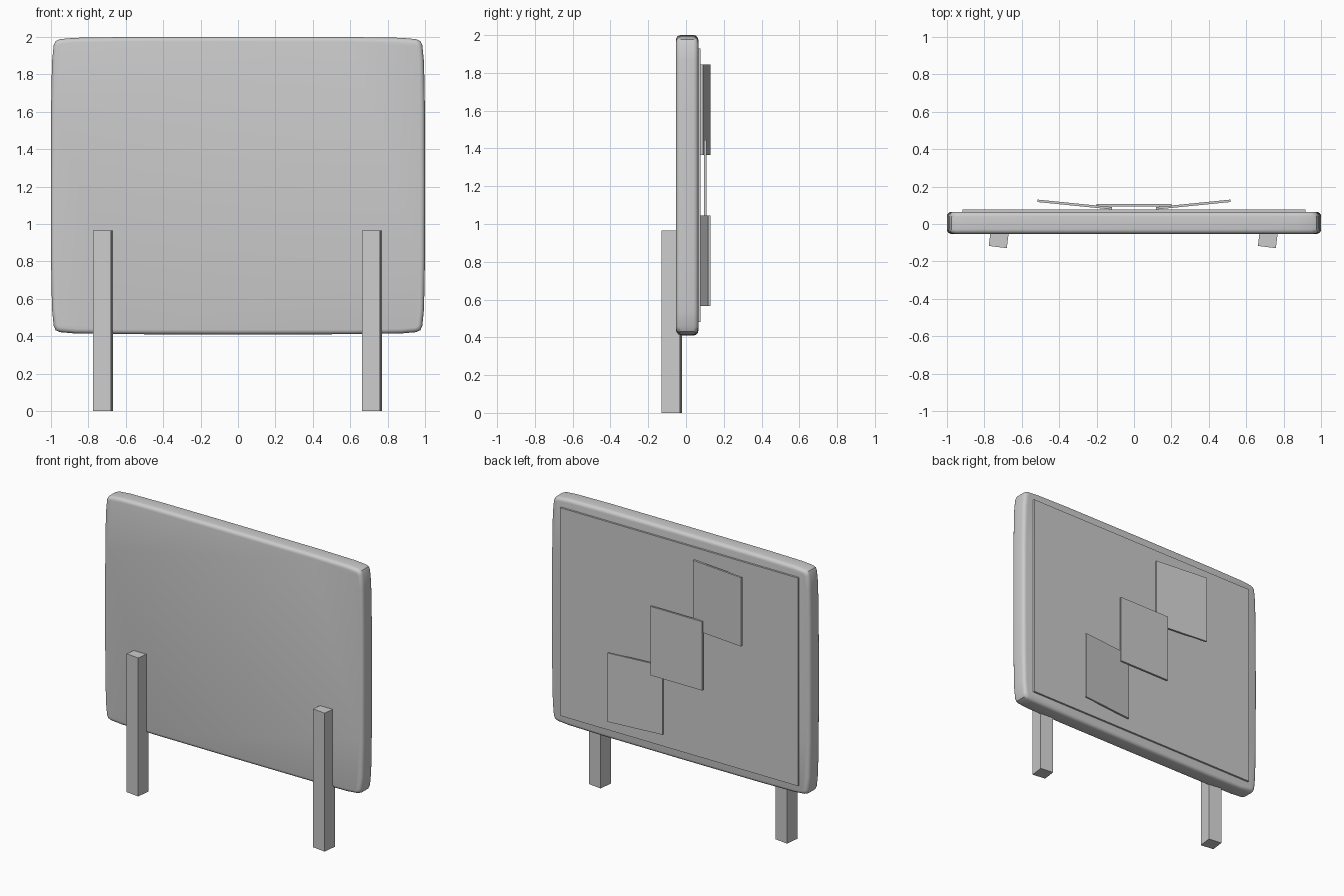
import bpy
import bmesh
import math

cube = bpy.data.objects.get("Cube")
if cube:
    bpy.data.objects.remove(cube, do_unlink=True)

grey = bpy.data.materials.new("light grey")
grey.use_nodes = True
grey.diffuse_color = (0.6, 0.6, 0.6, 1)
grey.node_tree.nodes["Principled BSDF"].inputs["Base Color"].default_value = grey.diffuse_color


def finish(name, bm):
    bmesh.ops.recalc_face_normals(bm, faces=bm.faces)
    mesh = bpy.data.meshes.new(name)
    bm.to_mesh(mesh)
    bm.free()
    mesh.materials.append(grey)
    obj = bpy.data.objects.new(name, mesh)
    bpy.context.collection.objects.link(obj)
    return obj


def box(name, size, centre, turn=0):
    bm = bmesh.new()
    bmesh.ops.create_cube(bm, size=1)
    bmesh.ops.scale(bm, vec=size, verts=bm.verts)
    obj = finish(name, bm)
    obj.location = centre
    obj.rotation_euler.z = math.radians(turn)
    return obj


# Board: slightly bulging outline with soft corners, extruded and rounded at the rims
MID_Z, HALF_Z, FRONT, BACK = 1.205, 0.795, -0.053, 0.065
quarter = [(1, 0), (0.999, 0.4), (0.994, 0.66), (0.985, 0.75), (0.974, 0.773),
           (0.95, 0.783), (0.87, 0.79), (0.6, 0.794), (0, HALF_Z)]
upper = quarter + [(-x, z) for x, z in reversed(quarter[:-1])]
outline = upper + [(-x, -z) for x, z in upper[1:-1]]
bm = bmesh.new()
face = bm.faces.new([bm.verts.new((x, FRONT, MID_Z + z)) for x, z in outline])
extruded = bmesh.ops.extrude_face_region(bm, geom=[face], use_keep_orig=True)
bmesh.ops.translate(bm, vec=(0, BACK - FRONT, 0),
                    verts=[v for v in extruded["geom"] if isinstance(v, bmesh.types.BMVert)])
rims = [e for e in bm.edges if abs(e.verts[0].co.y - e.verts[1].co.y) < 0.001]
bmesh.ops.bevel(bm, geom=rims, offset=0.025, segments=4, profile=0.5, affect='EDGES')
board = finish("board", bm)
bpy.ops.object.select_all(action='DESELECT')
board.select_set(True)
bpy.context.view_layer.objects.active = board
bpy.ops.object.shade_smooth_by_angle(angle=math.radians(40))

# Thin backing panel
box("back_panel", (1.835, 0.03, 1.45), (0, 0.063, 1.205))

# Three cards stepping down diagonally across the back
box("middle_card", (0.4, 0.013, 0.48), (0, 0.101, 1.205))
for name, side, z in (("upper_card", -1, 1.605), ("lower_card", 1, 0.805)):
    box(name, (0.4, 0.013, 0.48), (side * 0.317, 0.104, z), side * 5.7)

# Legs, both turned slightly the same way
for name, x in (("right_leg", -0.722), ("left_leg", 0.716)):
    box(name, (0.097, 0.097, 0.965), (x, -0.075, 0.4825), -7)
